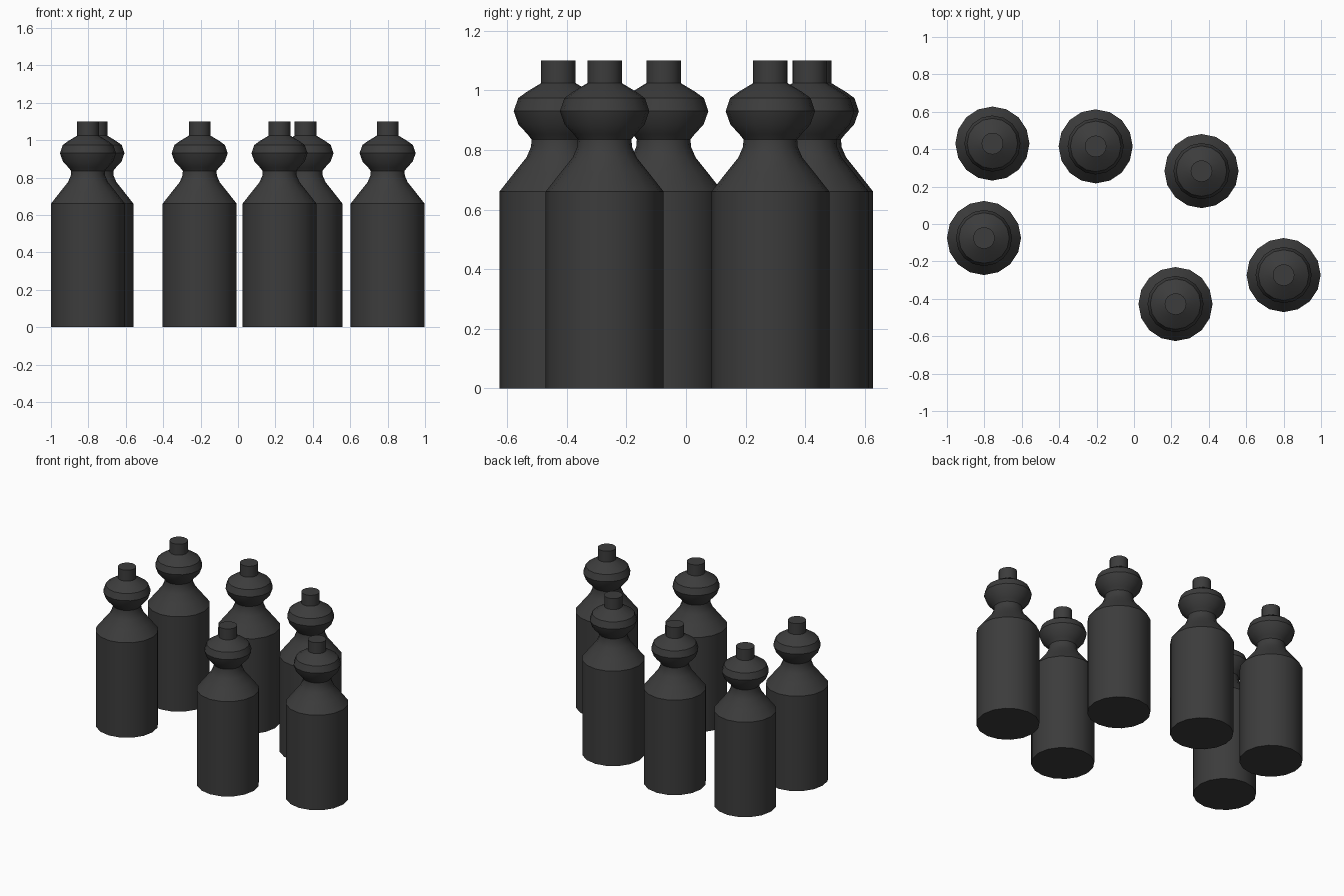
import bpy
import bmesh
import math

cube = bpy.data.objects.get("Cube")
if cube:
    bpy.data.objects.remove(cube, do_unlink=True)

SIDES = 16

# One dark material for everything
dark = bpy.data.materials.new("dark_grey")
dark.use_nodes = True
colour = (0.045, 0.045, 0.045, 1)
dark.diffuse_color = colour
dark.node_tree.nodes["Principled BSDF"].inputs["Base Color"].default_value = colour

# Bottle outline as (radius, height), from base to mouth
profile = [
    (0.198, 0.0), (0.198, 0.66),                                    # body
    (0.147, 0.725), (0.107, 0.775), (0.092, 0.81), (0.09, 0.835),   # shoulder
    (0.104, 0.853), (0.134, 0.885), (0.15, 0.93),                   # bulb
    (0.135, 0.974), (0.106, 0.995), (0.058, 1.024),
    (0.058, 1.1),                                                   # spout
]


def lathe(name, outline):
    """Closed solid of revolution around z."""
    bm = bmesh.new()
    rings = []
    for r, z in outline:
        angles = [2 * math.pi * i / SIDES for i in range(SIDES)]
        rings.append([bm.verts.new((r * math.cos(a), r * math.sin(a), z)) for a in angles])
    for low, high in zip(rings, rings[1:]):
        for i in range(SIDES):
            j = (i + 1) % SIDES
            bm.faces.new((low[i], low[j], high[j], high[i]))
    bm.faces.new(rings[0][::-1])
    bm.faces.new(rings[-1])
    mesh = bpy.data.meshes.new(name)
    bm.to_mesh(mesh)
    bm.free()
    mesh.materials.append(dark)
    return mesh


# Six identical bottles standing in a loose ring
places = [(-0.757, 0.43), (-0.205, 0.415), (0.361, 0.283),
          (-0.802, -0.075), (0.222, -0.428), (0.80, -0.273)]
bottle_mesh = lathe("bottle", profile)
for number, (x, y) in enumerate(places, 1):
    bottle = bpy.data.objects.new(f"bottle_{number}", bottle_mesh)
    bottle.location = (x, y, 0)
    bpy.context.collection.objects.link(bottle)

# Smooth sides, crisp base and spout edges
bpy.ops.object.select_all(action="DESELECT")
bottle.select_set(True)
bpy.context.view_layer.objects.active = bottle
bpy.ops.object.shade_smooth_by_angle(angle=math.radians(35))
